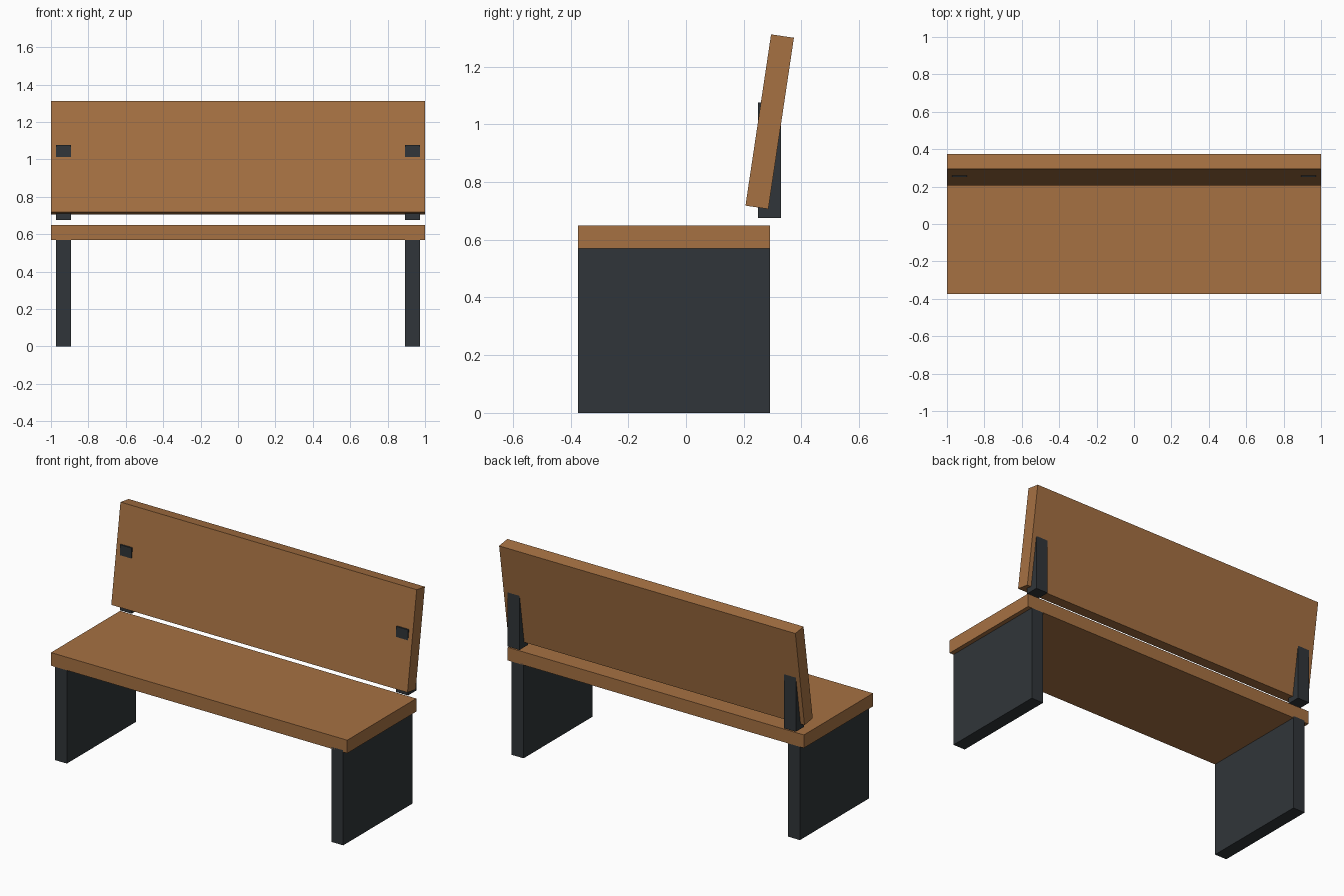
import bpy
from math import radians

if "Cube" in bpy.data.objects:
    bpy.data.objects.remove(bpy.data.objects["Cube"])


def material(name, color):
    m = bpy.data.materials.new(name)
    m.diffuse_color = color
    m.use_nodes = True
    m.node_tree.nodes["Principled BSDF"].inputs["Base Color"].default_value = m.diffuse_color
    return m


wood = material("wood", (0.38, 0.165, 0.055, 1))
metal = material("dark_metal", (0.03, 0.036, 0.041, 1))


def box(name, center, size, mat, tilt=0):
    bpy.ops.mesh.primitive_cube_add(size=1, location=center)
    ob = bpy.context.object
    ob.name = name
    ob.scale = size
    bpy.ops.object.transform_apply(location=False, rotation=False, scale=True)
    ob.rotation_euler.x = radians(tilt)
    ob.data.materials.append(mat)
    return ob


# Seat plank
box("seat", (0, -0.042, 0.609), (2, 0.666, 0.08), wood)

# Backrest plank, leaning backwards
box("backrest", (0, 0.29, 1.009), (2, 0.08, 0.6), wood, tilt=-8.5)

# Slab legs under the seat and upright brackets through the backrest
for side, x in (("left", -0.933), ("right", 0.933)):
    box(side + "_leg", (x, -0.042, 0.29), (0.08, 0.666, 0.58), metal)
    box(side + "_back_bracket", (x, 0.29, 0.876), (0.08, 0.08, 0.4), metal)
